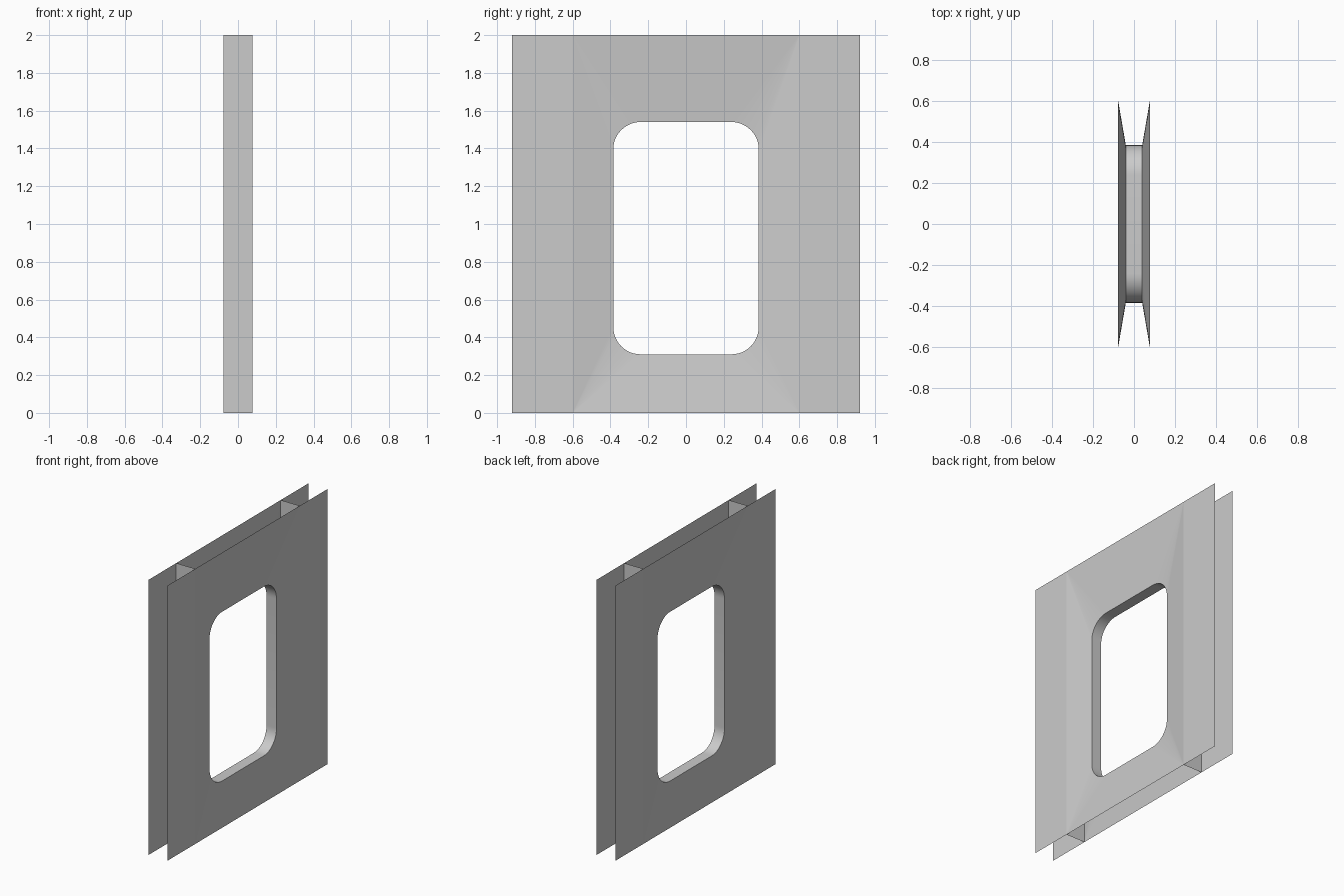
import bpy
import math

cube = bpy.data.objects.get("Cube")
if cube:
    bpy.data.objects.remove(cube, do_unlink=True)

HALF_DEPTH = 0.077    # outer face of the panels
HALF_NECK = 0.04      # panels dish inward to this at the opening
HALF_LENGTH = 0.92
RIB_Y = 0.6
HEIGHT = 2.0
OPEN_Y, OPEN_LOW, OPEN_HIGH = 0.385, 0.31, 1.54
RADIUS = 0.145
STEPS = 12

grey = bpy.data.materials.new("plain grey")
grey.use_nodes = True
colour = (0.6, 0.6, 0.6, 1)
grey.diffuse_color = colour
grey.node_tree.nodes["Principled BSDF"].inputs["Base Color"].default_value = colour


def make(name, verts, faces, smooth=False):
    mesh = bpy.data.meshes.new(name)
    mesh.from_pydata(verts, [], faces)
    mesh.materials.append(grey)
    for poly in mesh.polygons:
        poly.use_smooth = smooth
    obj = bpy.data.objects.new(name, mesh)
    bpy.context.collection.objects.link(obj)
    return obj


# Rounded opening outline, counter-clockwise in (y, z), one arc per corner
signs = [(1, 1), (-1, 1), (-1, -1), (1, -1)]
ring = []
for k, (sy, sz) in enumerate(signs):
    cy = sy * (OPEN_Y - RADIUS)
    cz = OPEN_HIGH - RADIUS if sz > 0 else OPEN_LOW + RADIUS
    for i in range(STEPS + 1):
        a = math.pi / 2 * (k + i / STEPS)
        ring.append((cy + RADIUS * math.cos(a), cz + RADIUS * math.sin(a)))
n = len(ring)


# Panels: dished middle around the opening, flat strip at each end
def panel(name, side):
    verts = [(side * HALF_NECK, y, z) for y, z in ring]
    for reach in (RIB_Y, HALF_LENGTH):
        for sy, sz in signs:
            verts.append((side * HALF_DEPTH, sy * reach, HEIGHT if sz > 0 else 0))
    inner, outer = n, n + 4
    faces = []
    for k in range(4):
        start = k * (STEPS + 1)
        for i in range(start, start + STEPS):
            faces.append((i, inner + k, i + 1))
        nxt = (k + 1) % 4
        faces.append((start + STEPS, inner + k, inner + nxt, (start + STEPS + 1) % n))
    faces.append((inner, inner + 3, outer + 3, outer))
    faces.append((inner + 2, inner + 1, outer + 1, outer + 2))
    if side < 0:
        faces = [f[::-1] for f in faces]
    make(name, verts, faces)


panel("left_panel", 1)
panel("right_panel", -1)

# Lining of the opening between the panels
verts = [(x, y, z) for x in (HALF_NECK, -HALF_NECK) for y, z in ring]
faces = [(i, (i + 1) % n, n + (i + 1) % n, n + i) for i in range(n)]
make("opening_lining", verts, faces, smooth=True)

# Upright ribs joining the panels
for name, side in (("front_rib", -1), ("back_rib", 1)):
    d = HALF_DEPTH * -side
    y = RIB_Y * side
    make(name, [(-d, y, 0), (d, y, 0), (d, y, HEIGHT), (-d, y, HEIGHT)], [(0, 1, 2, 3)])
